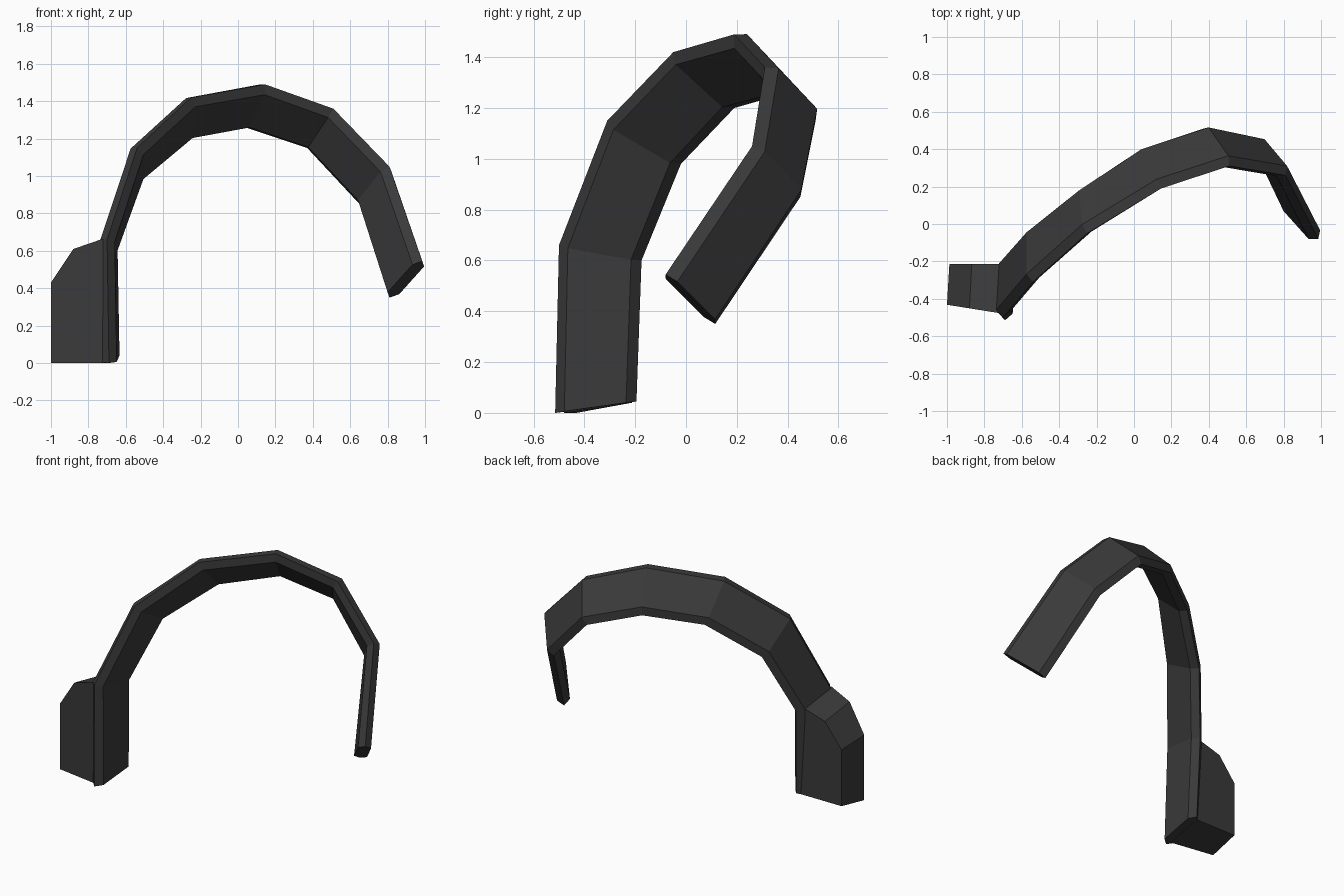
import bpy, bmesh
from mathutils import Vector

cube = bpy.data.objects.get("Cube")
if cube:
    bpy.data.objects.remove(cube)

# Single dark grey finish
grey = bpy.data.materials.new("dark_grey")
grey.use_nodes = True
color = (0.042, 0.042, 0.042, 1)
grey.diffuse_color = color
shader = next(n for n in grey.node_tree.nodes if n.type == 'BSDF_PRINCIPLED')
shader.inputs["Base Color"].default_value = color


def loft(name, rings):
    """Join equal-sized closed rings into a capped flat-shaded solid."""
    bm = bmesh.new()
    loops = [[bm.verts.new(p) for p in ring] for ring in rings]
    count = len(loops[0])
    for lower, upper in zip(loops, loops[1:]):
        for i in range(count):
            j = (i + 1) % count
            bm.faces.new((lower[i], lower[j], upper[j], upper[i]))
    bm.faces.new(loops[0][::-1])
    bm.faces.new(loops[-1])
    bmesh.ops.recalc_face_normals(bm, faces=bm.faces[:])
    mesh = bpy.data.meshes.new(name)
    bm.to_mesh(mesh)
    bm.free()
    mesh.materials.append(grey)
    obj = bpy.data.objects.new(name, mesh)
    bpy.context.collection.objects.link(obj)
    return obj


# Front and rear edge of the curved band, from the low end to the free end
edges = [
    ((-.69, -.515, 0), (-.67, -.195, .045)),
    ((-.70, -.50, .66), (-.68, -.175, .60)),
    ((-.54, -.31, 1.15), (-.54, -.02, .98)),
    ((-.25, -.05, 1.42), (-.27, .19, 1.20)),
    ((.145, .19, 1.49), (.04, .40, 1.26)),
    ((.51, .31, 1.36), (.37, .51, 1.15)),
    ((.81, .26, 1.05), (.65, .45, .85)),
    ((.985, -.08, .545), (.81, .115, .35)),
]
edges = [(Vector(a), Vector(b)) for a, b in edges]
middles = [(a + b) / 2 for a, b in edges]

# Band: flattened hexagonal section with pointed front and rear edges
half = 0.039
rings = []
for i, (front, rear) in enumerate(edges):
    along = middles[min(i + 1, len(edges) - 1)] - middles[max(i - 1, 0)]
    across = (rear - front).normalized()
    out = along.cross(across).normalized() * half
    inset = across * half
    rings.append([front, front + inset + out, rear - inset + out,
                  rear, rear - inset - out, front + inset - out])
loft("curved_band", rings)

# Side pad: chamfered block on the outer face of the low end
profile = [(-.70, 0), (-1, 0), (-1, .43), (-.88, .61), (-.735, .66), (-.70, .66)]
pad_front = [Vector((x, -.475 - .16 * (x + .73), z)) for x, z in profile]
pad_rear = [Vector((x + .013, -.213, .04 + z * .865)) for x, z in profile]
loft("side_pad", [pad_front, pad_rear])
